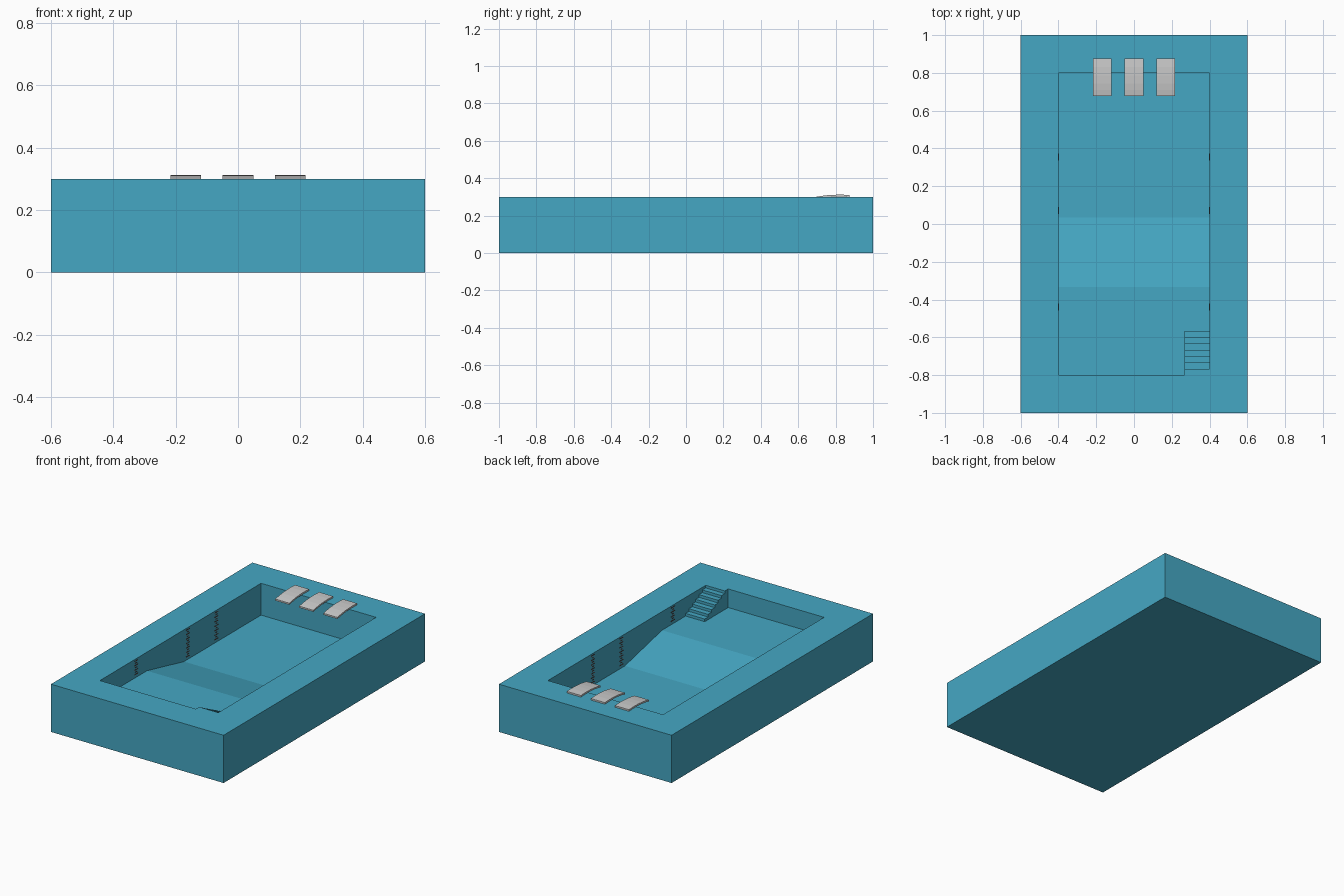
import bpy, bmesh
from mathutils import Vector

if "Cube" in bpy.data.objects:
    bpy.data.objects.remove(bpy.data.objects["Cube"])


def material(name, rgb):
    m = bpy.data.materials.new(name)
    m.diffuse_color = (*rgb, 1)
    m.use_nodes = True
    m.node_tree.nodes["Principled BSDF"].inputs["Base Color"].default_value = m.diffuse_color
    return m


TEAL = material("pool_teal", (0.06, 0.39, 0.55))
GREY = material("lounger_grey", (0.6, 0.6, 0.6))
DARK = material("marker_dark_red", (0.12, 0.04, 0.03))


def finish(name, bm, mat):
    bmesh.ops.recalc_face_normals(bm, faces=bm.faces)
    mesh = bpy.data.meshes.new(name)
    bm.to_mesh(mesh)
    bm.free()
    mesh.materials.append(mat)
    ob = bpy.data.objects.new(name, mesh)
    bpy.context.collection.objects.link(ob)
    return ob


def extrude_yz(name, profile, x0, x1, mat):
    """Extrude a closed (y, z) profile along x."""
    bm = bmesh.new()
    face = bm.faces.new([bm.verts.new((x0, y, z)) for y, z in profile])
    ext = bmesh.ops.extrude_face_region(bm, geom=[face])
    verts = [v for v in ext["geom"] if isinstance(v, bmesh.types.BMVert)]
    bmesh.ops.translate(bm, verts=verts, vec=(x1 - x0, 0, 0))
    return finish(name, bm, mat)


def add_box(bm, lo, hi):
    lo, hi = Vector(lo), Vector(hi)
    r = bmesh.ops.create_cube(bm, size=1)
    for v in r["verts"]:
        v.co = Vector(((lo[i] + hi[i]) / 2 + v.co[i] * (hi[i] - lo[i]) for i in range(3)))


def cut(target, cutter):
    mod = target.modifiers.new("cut", "BOOLEAN")
    mod.operation, mod.solver, mod.object = "DIFFERENCE", "EXACT", cutter
    bpy.context.view_layer.objects.active = target
    bpy.ops.object.modifier_apply(modifier=mod.name)
    bpy.data.objects.remove(cutter)


TOP, SHALLOW, DEEP = 0.3, 0.183, 0.1

# Pool surround block
pool = extrude_yz("pool_block", [(-1, 0), (1, 0), (1, TOP), (-1, TOP)], -0.6, 0.6, TEAL)

# Basin with shallow end, slope and deep end
basin = extrude_yz("basin_cutter", [(-0.8, 0.4), (-0.8, SHALLOW), (-0.333, SHALLOW),
                                    (0.035, DEEP), (0.8, DEEP), (0.8, 0.4)], -0.4, 0.4, TEAL)

# Corner stairs: left out of the basin so they stay solid
steps, run = 7, 0.2 / 6
stairs = [(-0.9, 0.05), (-0.567, 0.05)]
for i in range(1, steps + 1):
    y = -0.567 - (i - 1) * run
    z = SHALLOW + (TOP - SHALLOW) * i / steps if i < steps else 0.5
    if i > 1:
        stairs.append((y, stairs[-1][1]))
    stairs.append((y, z))
stairs.append((-0.9, 0.5))
cut(basin, extrude_yz("stairs_shape", stairs, 0.267, 0.5, TEAL))
cut(pool, basin)

# Three gently curved loungers
upper = [(0.678, 0.297), (0.71, 0.303), (0.745, 0.308), (0.785, 0.311), (0.83, 0.312), (0.875, 0.310)]
lower = [(y, z - 0.01) for y, z in reversed(upper)]
for i, cx in enumerate((-0.167, 0, 0.167)):
    extrude_yz(f"lounger_{i + 1}", upper + lower, cx - 0.049, cx + 0.049, GREY)

# Depth gauges: columns of small ticks on both long walls
bm = bmesh.new()
for y, floor in ((-0.44, SHALLOW), (0.072, DEEP), (0.355, DEEP)):
    z, k = TOP - 0.012, 0
    while z > floor + 0.008:
        half = 0.018 if k % 2 == 0 else 0.009
        for side in (-1, 1):
            xs = sorted((side * 0.4, side * 0.398))
            add_box(bm, (xs[0], y - half, z - 0.002), (xs[1], y + half, z + 0.002))
        z -= 0.014
        k += 1
finish("depth_gauges", bm, DARK)
